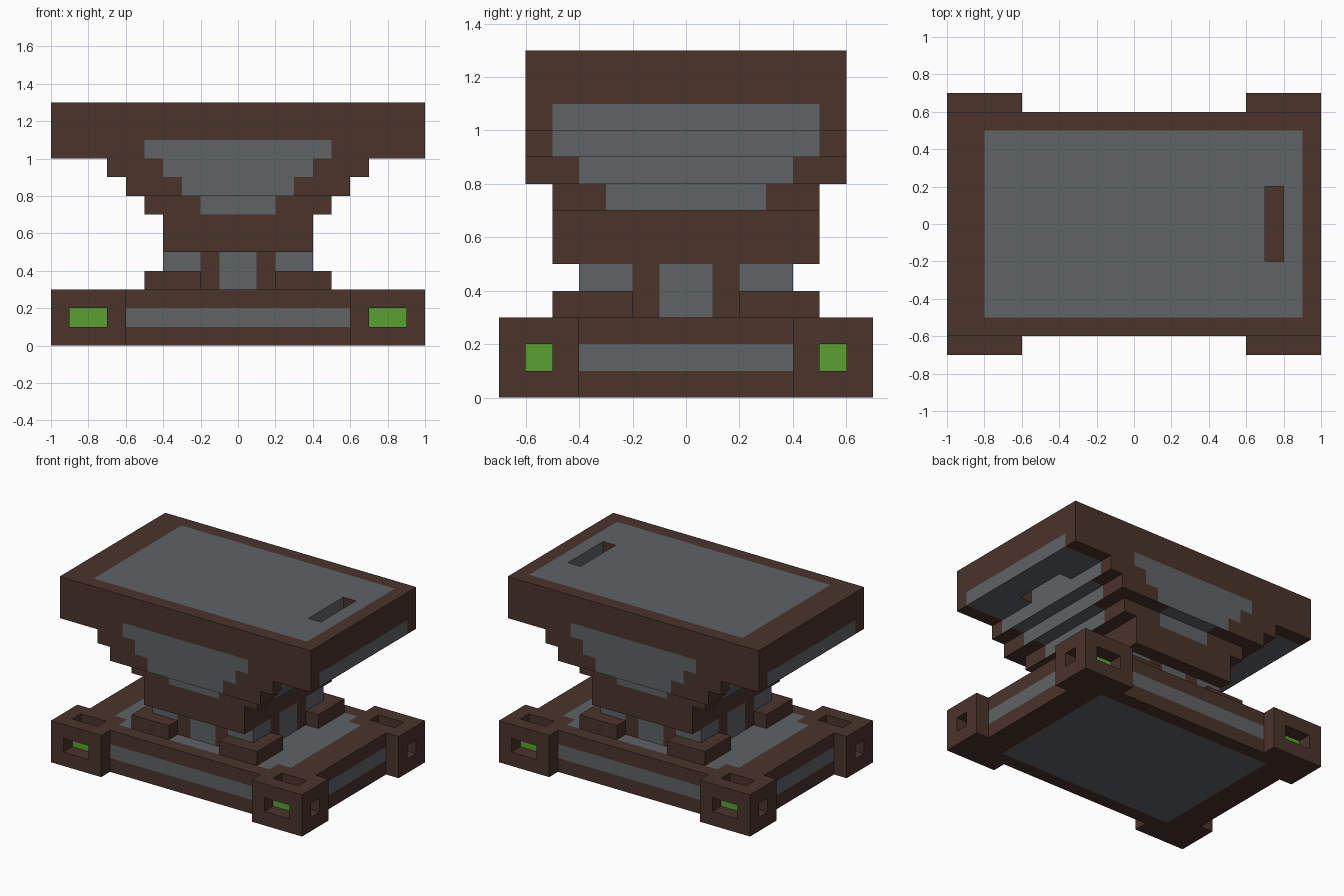
import bpy, bmesh
from mathutils import Vector

cube = bpy.data.objects.get("Cube")
if cube:
    bpy.data.objects.remove(cube, do_unlink=True)

UNIT = 0.1  # everything sits on a grid of this size


def material(name, rgb):
    linear = [((c / 255 + 0.055) / 1.055) ** 2.4 for c in rgb] + [1]
    mat = bpy.data.materials.new(name)
    mat.use_nodes = True
    mat.diffuse_color = linear
    bsdf = next(n for n in mat.node_tree.nodes if n.type == "BSDF_PRINCIPLED")
    bsdf.inputs["Base Color"].default_value = linear
    return mat


MATERIALS = [material("dark_brown", (74, 51, 43)),
             material("stone_grey", (95, 99, 101)),
             material("worn_brown", (84, 73, 71)),
             material("glow_green", (90, 160, 50))]
BROWN, GREY, RIM, GREEN = range(4)


def block_part(name, size, solid, colour=lambda p, n: BROWN):
    """Skin the grid cells that are solid; colour each face by a rule."""
    bm = bmesh.new()
    verts = {}
    hx, hy, hz = size

    def corner(p):
        key = tuple(round(c) for c in p)
        if key not in verts:
            verts[key] = bm.verts.new(Vector(key) * UNIT)
        return verts[key]

    for x in range(-hx, hx):
        for y in range(-hy, hy):
            for z in range(hz):
                c = Vector((x + 0.5, y + 0.5, z + 0.5))
                if not solid(*c):
                    continue
                for axis in range(3):
                    for sign in (-1, 1):
                        n = Vector((0, 0, 0))
                        n[axis] = sign
                        if solid(*(c + n)):
                            continue
                        u = Vector((0, 0, 0))
                        u[(axis + 1) % 3] = 0.5
                        v = n.cross(u)
                        mid = c + n / 2
                        face = bm.faces.new([corner(mid + a * u + b * v) for a, b in
                                             ((-1, -1), (1, -1), (1, 1), (-1, 1))])
                        face.material_index = colour(mid, n)
    # Thin worn edge around each grey panel
    grey = [f for f in bm.faces if f.material_index == GREY]
    if grey:
        rim = bmesh.ops.inset_region(bm, faces=grey, thickness=0.012, use_even_offset=True)
        for f in rim["faces"]:
            f.material_index = RIM
    bmesh.ops.dissolve_limit(bm, angle_limit=0.01, verts=bm.verts, edges=bm.edges,
                             delimit={"MATERIAL"})
    mesh = bpy.data.meshes.new(name)
    bm.to_mesh(mesh)
    bm.free()
    for mat in MATERIALS:
        mesh.materials.append(mat)
    obj = bpy.data.objects.new(name, mesh)
    bpy.context.collection.objects.link(obj)
    return obj


# Head: thick top plate with a through slot, stepping in towards the waist
HEAD_STEPS = [(5, 7, 4, 5), (7, 8, 5, 5), (8, 9, 6, 6), (9, 10, 7, 6), (10, 13, 10, 6)]
SIDE_PANEL = {7: 3, 8: 4, 9: 5, 10: 5}
FRONT_PANEL = {7: 2, 8: 3, 9: 4, 10: 5}


def head_solid(x, y, z):
    slot = 7 < x < 8 and abs(y) < 2
    return not slot and any(a < z < b and abs(x) < w and abs(y) < d
                            for a, b, w, d in HEAD_STEPS)


def head_colour(p, n):
    ax, ay = abs(p.x), abs(p.y)
    if n.z > 0:
        return GREY if -8 < p.x < 9 and ay < 5 and p.z > 12 else BROWN
    if 6.9 < p.x < 8.1 and p.z > 10:
        return GREY if n.x and ay < 2 else BROWN
    level = int(p.z + n.z / 2)
    if n.x or (n.z and ax > 5):
        return GREY if ay < SIDE_PANEL.get(level, 0) else BROWN
    return GREY if ax < FRONT_PANEL.get(level, 0) else BROWN


block_part("anvil_head", (10, 6, 13), head_solid, head_colour)


# Neck: square column with brown posts between grey panels
def neck_colour(p, n):
    across = abs(p.y) if n.x else abs(p.x)
    return BROWN if n.z or 1 < across < 2 else GREY


block_part("neck", (4, 4, 5),
           lambda x, y, z: 3 < z < 5 and abs(x) < 4 and abs(y) < 4, neck_colour)


# Base slab, notched where the corner blocks fit
def slab_solid(x, y, z):
    ax, ay = abs(x), abs(y)
    return 0 < z < 3 and ax < 9 and ay < 6 and (ax < 6 or ay < 4)


def slab_colour(p, n):
    ax, ay = abs(p.x), abs(p.y)
    if n.z > 0:
        grey = (ax < 7 and ay < 4) or (ax < 6 and ay < 5)
    elif n.z < 0:
        grey = ax < 7 and ay < 5
    else:
        grey = 1 < p.z < 2 and (ax > 8.9 or ay > 5.9)
    return GREY if grey else BROWN


block_part("base_slab", (9, 6, 3), slab_solid, slab_colour)

# Corner blocks with glowing cores, and feet around the neck
for sx, side in ((1, "left"), (-1, "right")):
    for sy, end in ((1, "back"), (-1, "front")):
        tag = end + "_" + side

        def corner_solid(x, y, z):
            x, y = x * sx, y * sy
            inside = 6 < x < 10 and 4 < y < 7 and 0 < z < 3
            in_x, in_y, in_z = 7 < x < 9, 5 < y < 6, 1 < z < 2
            hole = ((in_x and in_z and y > 6) or (in_y and in_z and x > 9)
                    or (in_x and in_y and z > 2))
            return inside and not hole

        def corner_colour(p, n):
            x, y = p.x * sx, p.y * sy
            floor = ((n.y * sy > 0 and y < 6.5) or (n.x * sx > 0 and 8.5 < x < 9.5)
                     or (n.z > 0 and p.z < 2.5))
            core = 6.9 < x < 9.1 and 4.9 < y < 6.1 and 0.9 < p.z < 2.1
            return GREEN if floor and core else BROWN

        block_part("corner_block_" + tag, (10, 7, 3), corner_solid, corner_colour)
        block_part("foot_" + tag, (5, 5, 4),
                   lambda x, y, z: 2 < x * sx < 5 and 2 < y * sy < 5 and 3 < z < 4)

# Bottom panel continues under the corner blocks
for sx in (1, -1):
    for sy in (1, -1):
        mesh = bpy.data.meshes.new("bottom_panel_corner")
        pts = [(sx * a * UNIT, sy * b * UNIT, -0.0005)
               for a, b in ((5.8, 3.8), (7, 3.8), (7, 5), (5.8, 5))]
        mesh.from_pydata(pts, [], [range(4) if sx * sy < 0 else range(3, -1, -1)])
        mesh.materials.append(MATERIALS[GREY])
        obj = bpy.data.objects.new("bottom_panel_corner", mesh)
        bpy.context.collection.objects.link(obj)
